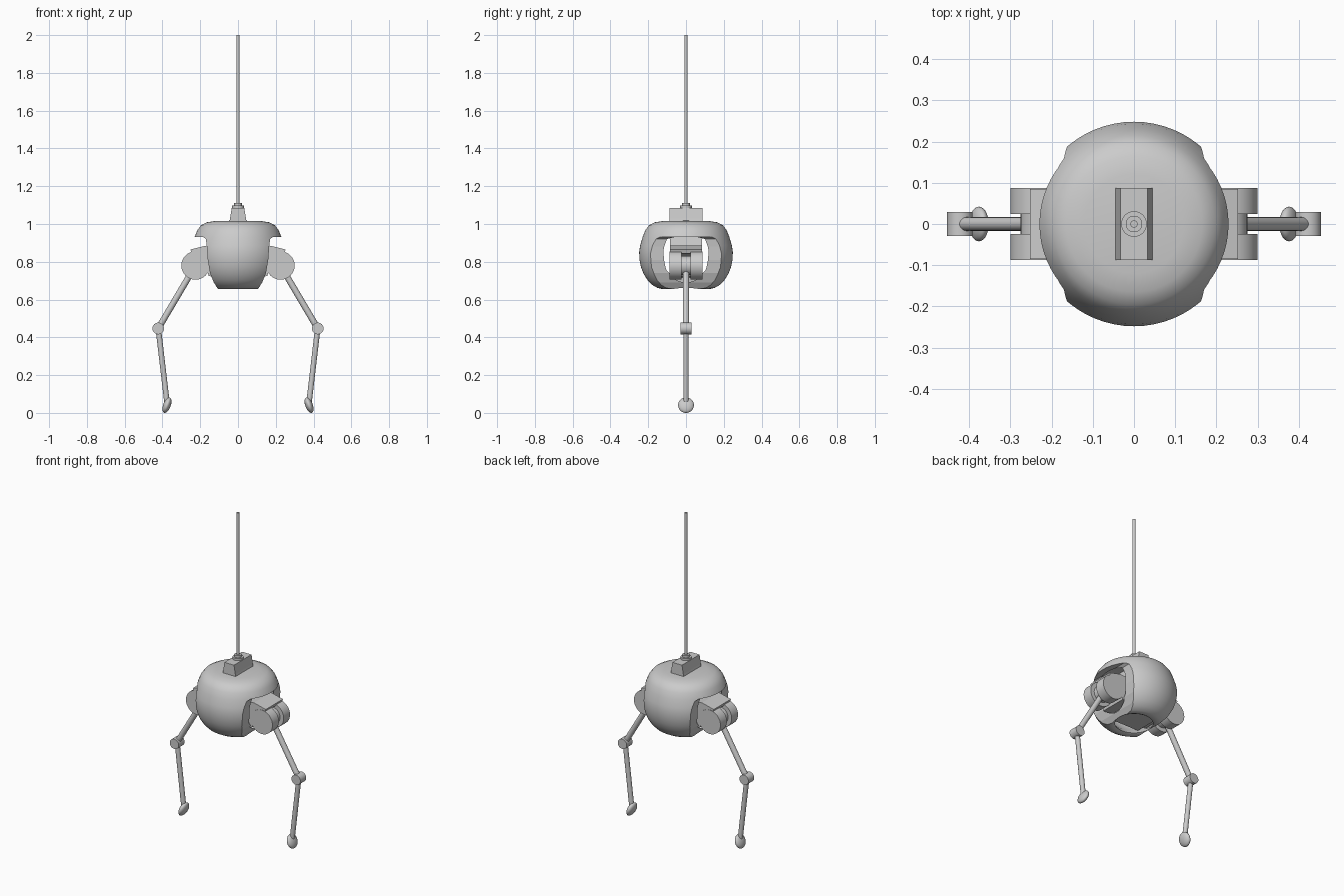
import bpy, bmesh, math
from mathutils import Vector

if "Cube" in bpy.data.objects:
    bpy.data.objects.remove(bpy.data.objects["Cube"])


def finish(bm, name, smooth=True):
    bmesh.ops.recalc_face_normals(bm, faces=bm.faces[:])
    me = bpy.data.meshes.new(name)
    bm.to_mesh(me)
    bm.free()
    ob = bpy.data.objects.new(name, me)
    bpy.context.collection.objects.link(ob)
    bpy.ops.object.select_all(action='DESELECT')
    bpy.context.view_layer.objects.active = ob
    ob.select_set(True)
    if smooth:
        bpy.ops.object.shade_smooth_by_angle(angle=math.radians(35))
    return ob


def lathe(name, profile, n=64):
    bm = bmesh.new()
    vs = [bm.verts.new((r, 0, z)) for r, z in profile]
    edges = [bm.edges.new(p) for p in zip(vs, vs[1:])]
    bmesh.ops.spin(bm, geom=vs + edges, cent=(0, 0, 0), axis=(0, 0, 1),
                   angle=2 * math.pi, steps=n, use_merge=True)
    bmesh.ops.remove_doubles(bm, verts=bm.verts[:], dist=1e-5)
    return finish(bm, name)


def prism(name, pts, half_y):
    """Extrude an x-z outline along y."""
    bm = bmesh.new()
    f = bm.faces.new([bm.verts.new((x, -half_y, z)) for x, z in pts])
    new = bmesh.ops.extrude_face_region(bm, geom=[f])['geom']
    bmesh.ops.translate(bm, vec=(0, 2 * half_y, 0),
                        verts=[v for v in new if isinstance(v, bmesh.types.BMVert)])
    return finish(bm, name, False)


def rod(name, a, b, r, n=32):
    a, b = Vector(a), Vector(b)
    bm = bmesh.new()
    bmesh.ops.create_cone(bm, cap_ends=True, segments=n, radius1=r, radius2=r,
                          depth=(b - a).length)
    bm.transform((b - a).to_track_quat('Z', 'Y').to_matrix().to_4x4())
    bmesh.ops.translate(bm, vec=(a + b) / 2, verts=bm.verts[:])
    return finish(bm, name)


# Hollow rounded body shell
shell = lathe('body_shell', [
    (0, 1.018), (.12, 1.016), (.165, 1.009), (.195, .994), (.215, .968),
    (.23, .93), (.243, .885), (.248, .85), (.246, .81), (.238, .77),
    (.224, .735), (.203, .702), (.178, .677), (.15, .661), (.125, .656),
    (.108, .663), (.128, .69), (.16, .72), (.185, .76), (.198, .81),
    (.203, .86), (.198, .92), (.185, .945), (.16, .955), (0, .957)])

# Side openings that leave a front and a back petal
for s in (-1, 1):
    outline = [(.185, .932), (.17, .92), (.165, .88), (.16, .81), (.148, .74),
               (.128, .69), (.105, .655), (.1, .6), (.4, .6), (.4, .932)]
    cut = prism('opening_cutter', [(s * x, z) for x, z in outline], .4)
    cut.hide_render = True
    cut.hide_set(True)
    mod = shell.modifiers.new('opening', 'BOOLEAN')
    mod.object = cut
    mod.solver = 'EXACT'
    mod.operation = 'DIFFERENCE'

# Inner core holding the hips
prism('inner_core', [(-.1, .69), (.1, .69), (.12, .86), (.1, .96), (-.1, .96), (-.12, .86)], .085)

# Antenna mount and mast
prism('antenna_mount', [(-.046, 1.01), (.046, 1.01), (.042, 1.03), (.033, 1.085), (-.033, 1.085), (-.042, 1.03)], .087)
rod('antenna_collar', (0, 0, 1.08), (0, 0, 1.098), .031)
rod('antenna_socket', (0, 0, 1.09), (0, 0, 1.112), .02)
rod('antenna', (0, 0, 1.1), (0, 0, 2), .009, 16)

# Legs
for s, side in ((-1, 'left'), (1, 'right')):
    prism(side + '_hip_bracket', [(s * x, z) for x, z in (
        (.252, .865), (.245, .845), (.19, .83), (.155, .725), (.09, .715),
        (.09, .875), (.17, .885))], .085)
    hip, knee, ankle = (s * .225, 0, .78), (s * .422, 0, .447), (s * .376, 0, .055)
    for y0, y1, part in ((-.087, -.024, 'front'), (.024, .087, 'back')):
        rod(f'{side}_hip_{part}', (hip[0], y0, .78), (hip[0], y1, .78), .075, 48)
    rod(side + '_hip_hub', (hip[0], -.03, .78), (hip[0], .03, .78), .05)
    rod(side + '_thigh', hip, knee, .0165)
    rod(side + '_knee', (knee[0], -.029, knee[2]), (knee[0], .029, knee[2]), .031)
    rod(side + '_shin', knee, ankle, .0145)
    # Flattened, outward tilted foot
    bm = bmesh.new()
    bmesh.ops.create_uvsphere(bm, u_segments=32, v_segments=16, radius=1)
    foot = finish(bm, side + '_foot')
    foot.scale = (.02, .042, .043)
    foot.rotation_euler = (0, -s * math.radians(20), 0)
    foot.location = (s * .376, 0, .041)
